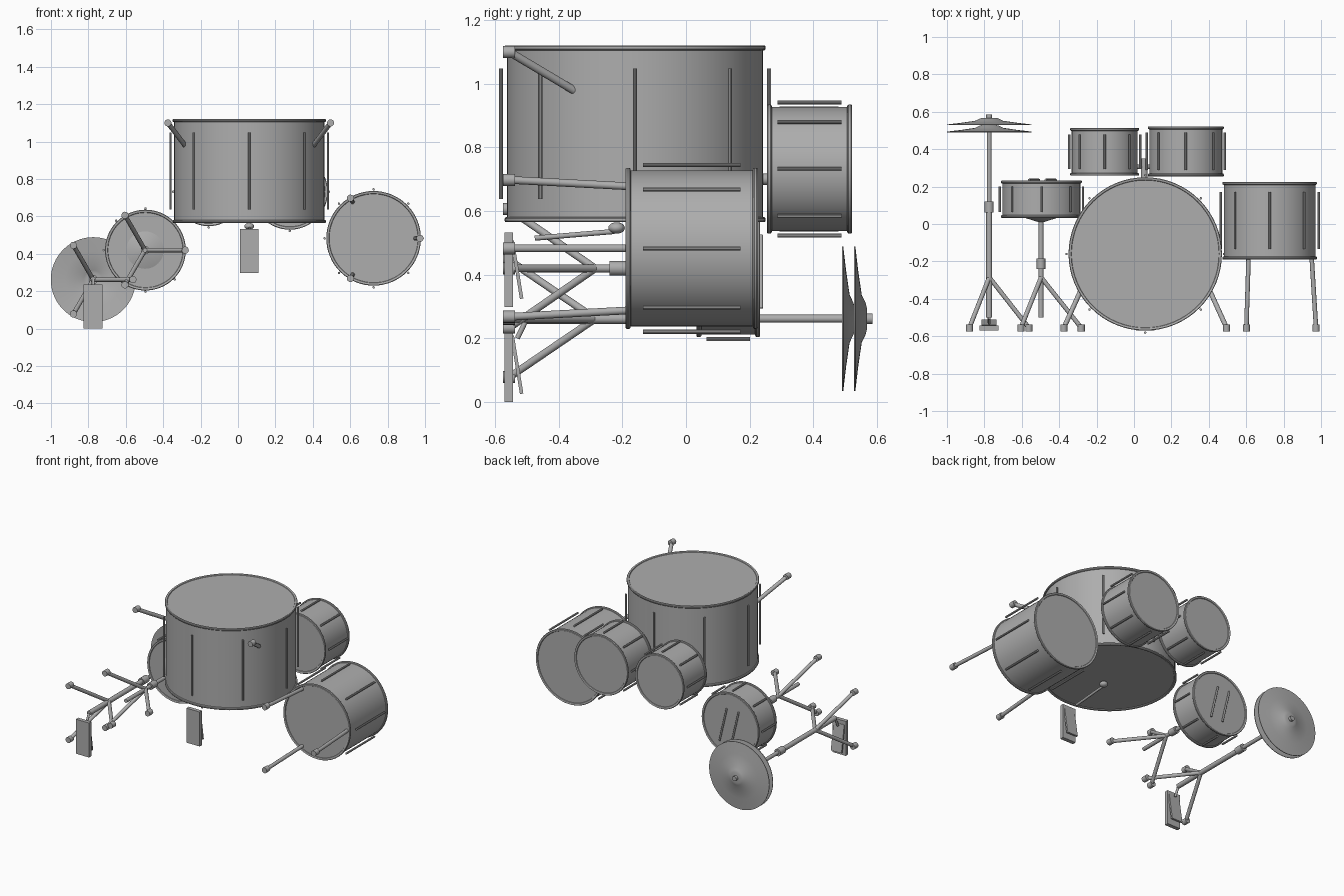
import bpy, bmesh, math
from mathutils import Vector, Matrix

if "Cube" in bpy.data.objects:
    bpy.data.objects.remove(bpy.data.objects["Cube"], do_unlink=True)

GREY = (0.42, 0.42, 0.42, 1)
grey = bpy.data.materials.new("plain_grey")
grey.use_nodes = True
grey.diffuse_color = GREY
grey.node_tree.nodes["Principled BSDF"].inputs["Base Color"].default_value = GREY
parts = []
ALONG_Y = Matrix.Rotation(-math.pi / 2, 4, "X")


def finish(name, bm, matrix=Matrix()):
    bmesh.ops.recalc_face_normals(bm, faces=bm.faces)
    mesh = bpy.data.meshes.new(name)
    bm.to_mesh(mesh)
    bm.free()
    mesh.materials.append(grey)
    ob = bpy.data.objects.new(name, mesh)
    ob.matrix_world = matrix
    bpy.context.collection.objects.link(ob)
    parts.append(ob)
    return ob


def lathe(name, profile, matrix, steps=64):
    bm = bmesh.new()
    verts = [bm.verts.new((r, 0, h)) for r, h in profile]
    edges = [bm.edges.new(pair) for pair in zip(verts, verts[1:])]
    bmesh.ops.spin(bm, geom=verts + edges, cent=(0, 0, 0), axis=(0, 0, 1),
                   angle=math.tau, steps=steps, use_duplicate=False)
    bmesh.ops.remove_doubles(bm, verts=bm.verts, dist=0.0001)
    return finish(name, bm, matrix)


def rod(name, start, end, radius, sides=16):
    a, b = Vector(start), Vector(end)
    bm = bmesh.new()
    bmesh.ops.create_cone(bm, cap_ends=True, segments=sides, radius1=radius,
                          radius2=radius, depth=(b - a).length)
    turn = (b - a).to_track_quat("Z", "Y").to_matrix().to_4x4()
    return finish(name, bm, Matrix.Translation((a + b) / 2) @ turn)


def box(name, centre, size, tilt=0):
    bm = bmesh.new()
    bmesh.ops.create_cube(bm, size=1)
    bmesh.ops.scale(bm, vec=size, verts=bm.verts)
    return finish(name, bm, Matrix.Translation(centre) @ Matrix.Rotation(tilt, 4, "X"))


def drum(name, centre, radius, length, lug_length, lug_radius, turn=ALONG_Y):
    """Shell with rounded hoops and recessed heads, ringed by tension rods."""
    matrix = Matrix.Translation(centre) @ turn
    h = length / 2
    hoop = [(0, h - .006), (radius - .016, h - .006), (radius - .014, h - .002),
            (radius - .01, h), (radius - .003, h), (radius, h - .004),
            (radius, h - .011), (radius - .003, h - .015), (radius - .008, h - .016)]
    lathe(name, hoop + [(r, -z) for r, z in reversed(hoop)], matrix)
    for i in range(8):
        a = i * math.tau / 8
        x, y = lug_radius * math.cos(a), lug_radius * math.sin(a)
        rod(f"{name}_lug_{i + 1}", matrix @ Vector((x, y, -lug_length / 2)),
            matrix @ Vector((x, y, lug_length / 2)), .0065, 10)


def foot(name, x, z):
    rod(name, (x, -.575, z), (x, -.537, z), .019)


def tripod(name, x, z, spread):
    for i in range(3):
        a = i * math.tau / 3
        fx, fz = x + spread * math.cos(a), z + spread * math.sin(a)
        rod(f"{name}_leg_{i + 1}", (x, -.285, z), (fx, -.555, fz), .012)
        foot(f"{name}_foot_{i + 1}", fx, fz)


def pedal(name, x, z):
    box(name + "_base", (x, -.557, z), (.1, .026, .235))
    box(name + "_footboard", (x, -.531, z), (.08, .011, .185), .16)


# Drums
drum("bass_drum", (.06, -.16, .843), .41, .555, .41, .421, Matrix())
drum("floor_tom", (.725, .018, .483), .253, .415, .305, .262)
drum("large_rack_tom", (.277, .388, .732), .203, .268, .2, .209)
drum("small_rack_tom", (-.157, .386, .732), .184, .256, .185, .19)
drum("snare_drum", (-.495, .133, .42), .216, .2, .137, .222)

# Bass drum spurs
for side, label in ((-1, "right"), (1, "left")):
    x = .06 + side * .435
    rod(f"bass_spur_{label}", (.06 + side * .34, -.345, .975), (x, -.555, 1.1), .013)
    foot(f"bass_spur_foot_{label}", x, 1.1)

# Floor tom legs
for i in range(3):
    a = i * math.tau / 3
    c, s = math.cos(a), math.sin(a)
    fx, fz = .725 + .248 * c, .483 + .248 * s
    rod(f"floor_tom_leg_{i + 1}", (.725 + .225 * c, -.18, .483 + .225 * s),
        (fx, -.55, fz), .012)
    foot(f"floor_tom_foot_{i + 1}", fx, fz)

# Rack tom mount
rod("tom_mount_post", (.055, .2, .7), (.055, .35, .7), .018)
rod("tom_mount_arm", (-.02, .305, .7), (.13, .305, .7), .012)

# Bass pedal and beater
pedal("bass_pedal", .06, .416)
rod("beater_shaft", (.06, -.475, .515), (.06, -.225, .536), .008)
lathe("beater_head", [(.026 * math.sin(i * math.pi / 12), -.018 * math.cos(i * math.pi / 12))
                      for i in range(13)], Matrix.Translation((.06, -.218, .547)), 24)

# Snare stand
sx, sz = -.497, .42
tripod("snare_stand", sx, sz, .215)
rod("snare_stand_tube", (sx, -.5, sz), (sx, .03, sz), .0125)
rod("snare_stand_collar", (sx, -.24, sz), (sx, -.185, sz), .023)
lathe("snare_stand_cradle", [(0, 0), (.02, 0), (.1, .025), (0, .025)],
      Matrix.Translation((sx, .012, sz)) @ ALONG_Y, 32)

# Drumsticks lying on the snare
for i, x in enumerate((-.535, -.445)):
    rod(f"drumstick_{i + 1}", (x + .027, .236, .295), (x - .027, .236, .525), .006, 12)

# Hi-hat stand, pedal and cymbals
hx, hz = -.774, .262
tripod("hihat_stand", hx, hz, .212)
rod("hihat_tube", (hx, -.5, hz), (hx, .09, hz), .016)
rod("hihat_upper_rod", (hx, .09, hz), (hx, .57, hz), .0125)
rod("hihat_collar", (hx, .062, hz), (hx, .12, hz), .024)
rod("hihat_pull_link", (hx, -.5, hz), (hx, -.53, .2), .008)
rod("hihat_clutch", (hx, .56, hz), (hx, .586, hz), .016)
pedal("hihat_pedal", -.775, .1175)
cymbal = [(0, .036), (.035, .036), (.05, .032), (.075, .02), (.15, .009), (.227, 0)]
under = [(r, h - .004) for r, h in reversed(cymbal)]
for label, y in (("lower", .494), ("upper", .532)):
    lathe(f"{label}_cymbal", cymbal + under,
          Matrix.Translation((hx, y, hz)) @ ALONG_Y)

# Smooth curved sides, sharp edges
bpy.ops.object.select_all(action="DESELECT")
for ob in parts:
    ob.select_set(True)
bpy.context.view_layer.objects.active = parts[0]
bpy.ops.object.shade_smooth_by_angle(angle=math.radians(35))
